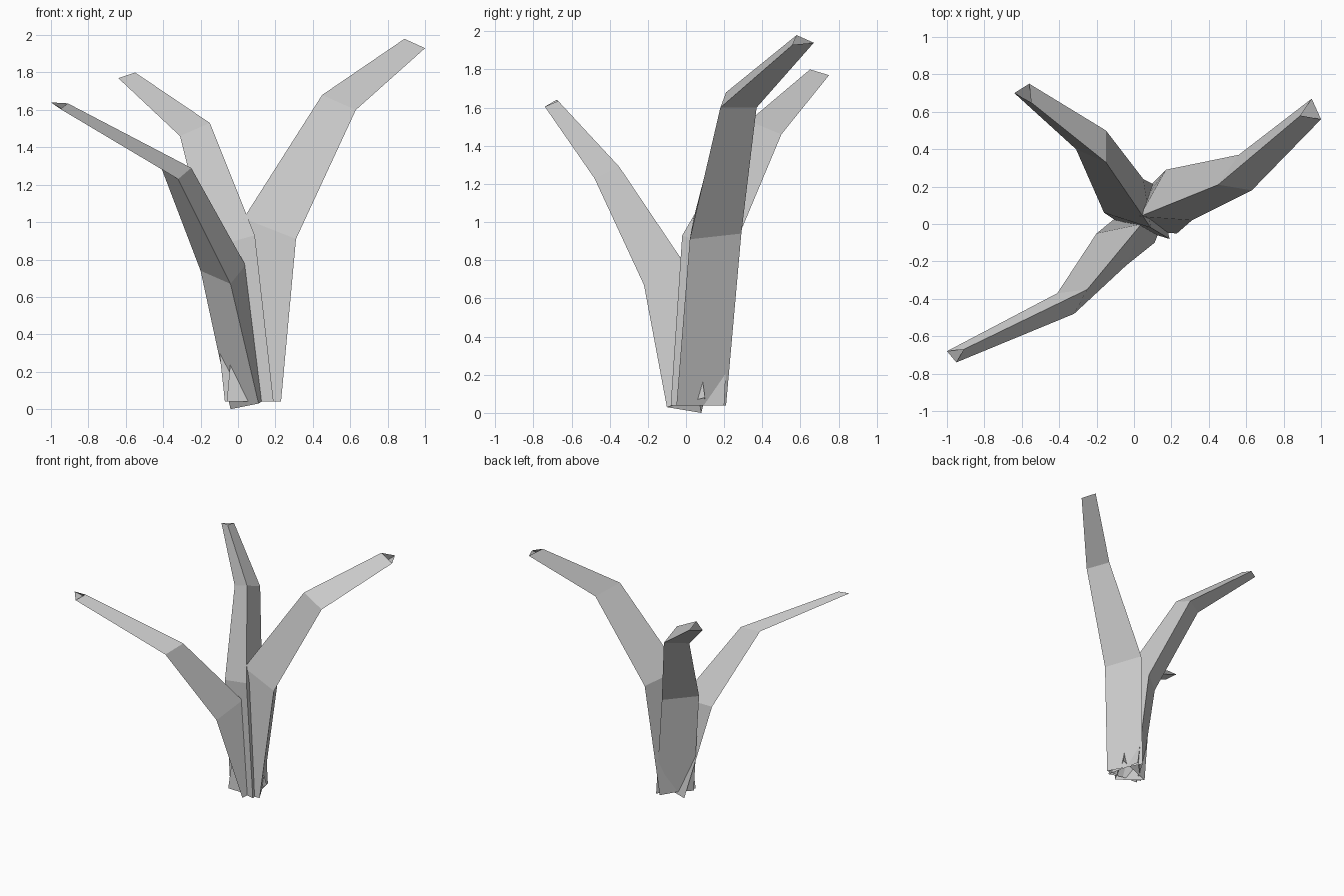
import bpy
import bmesh


def branch(name, rings):
    """Loft a flat-shaded, open three-sided tube through triangular sections."""
    bm = bmesh.new()
    loops = [[bm.verts.new(p) for p in ring] for ring in rings]
    for low, high in zip(loops, loops[1:]):
        for i in range(3):
            j = (i + 1) % 3
            bm.faces.new((low[i], low[j], high[j], high[i]))
    bmesh.ops.recalc_face_normals(bm, faces=bm.faces[:])
    mesh = bpy.data.meshes.new(name)
    bm.to_mesh(mesh)
    bm.free()
    obj = bpy.data.objects.new(name, mesh)
    bpy.context.collection.objects.link(obj)
    return obj


# tall branch leaning right and back: base, shoulder, elbow, tip
branch("right_branch", [
    [(-0.06, -0.04, 0.04), (0.09, 0.21, 0.04), (0.23, -0.05, 0.04)],
    [(0.03, 0.04, 1.02), (0.17, 0.29, 0.94), (0.31, 0.02, 0.91)],
    [(0.45, 0.21, 1.68), (0.56, 0.37, 1.60), (0.63, 0.18, 1.60)],
    [(0.89, 0.58, 1.98), (0.95, 0.67, 1.94), (1.00, 0.56, 1.93)],
])

# middle branch leaning left and back
branch("back_branch", [
    [(0.19, -0.08, 0.04), (0.13, 0.20, 0.04), (-0.07, 0.00, 0.04)],
    [(0.09, -0.02, 0.93), (0.05, 0.24, 0.84), (-0.16, 0.06, 0.86)],
    [(-0.15, 0.33, 1.53), (-0.15, 0.50, 1.46), (-0.31, 0.40, 1.46)],
    [(-0.55, 0.65, 1.80), (-0.56, 0.75, 1.77), (-0.64, 0.70, 1.77)],
])

# low branch leaning left and forward
branch("front_branch", [
    [(-0.04, 0.08, 0.00), (0.11, -0.10, 0.03), (0.19, 0.10, 0.08)],
    [(-0.20, -0.05, 0.74), (-0.04, -0.22, 0.67), (0.04, 0.00, 0.77)],
    [(-0.41, -0.37, 1.29), (-0.32, -0.48, 1.23), (-0.25, -0.35, 1.29)],
    [(-1.00, -0.68, 1.64), (-0.95, -0.74, 1.605), (-0.91, -0.67, 1.635)],
])
